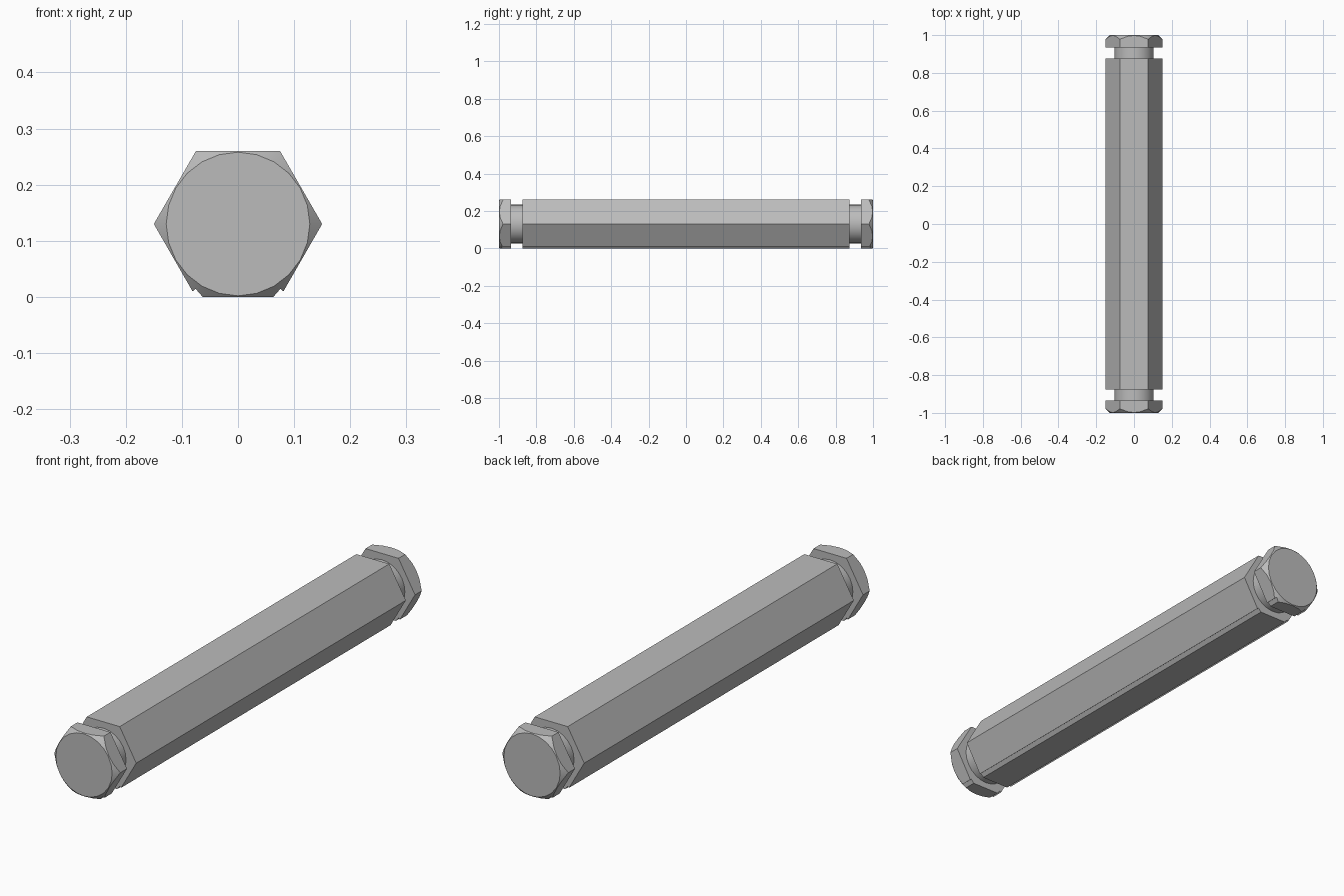
import bpy, bmesh
from math import cos, sin, pi

cube = bpy.data.objects.get("Cube")
if cube:
    bpy.data.objects.remove(cube, do_unlink=True)

steel = bpy.data.materials.new("steel grey")
steel.use_nodes = True
GREY = (0.5, 0.5, 0.5, 1)
steel.diffuse_color = GREY
steel.node_tree.nodes["Principled BSDF"].inputs["Base Color"].default_value = GREY

AXIS_Z = 0.13
HEX_R = 0.15
HEAD, GROOVE, TIP = 0.935, 0.875, 1.0

# Hexagon section, with a small V notch on each lower corner
right = [(HEX_R / 2, 0.26), (HEX_R, AXIS_Z), (0.081, 0.01), (0.0755, 0.0145), (0.063, 0)]
hexagon = right + [(-x, z) for x, z in reversed(right)]


def circle(radius, sides=24):
    return [(radius * cos(2 * pi * i / sides), AXIS_Z + radius * sin(2 * pi * i / sides))
            for i in range(sides)]


def loft(name, start, start_y, end, end_y):
    """Solid between two matching sections placed along y."""
    bm = bmesh.new()
    a = [bm.verts.new((x, start_y, z)) for x, z in start]
    b = [bm.verts.new((x, end_y, z)) for x, z in end]
    n = len(a)
    bm.faces.new(a)
    bm.faces.new(b)
    for i in range(n):
        j = (i + 1) % n
        bm.faces.new((a[i], a[j], b[j], b[i]))
    bmesh.ops.recalc_face_normals(bm, faces=bm.faces)
    mesh = bpy.data.meshes.new(name)
    bm.to_mesh(mesh)
    bm.free()
    mesh.materials.append(steel)
    obj = bpy.data.objects.new(name, mesh)
    bpy.context.collection.objects.link(obj)
    return obj


def smooth(obj):
    bpy.ops.object.select_all(action='DESELECT')
    obj.select_set(True)
    bpy.context.view_layer.objects.active = obj
    bpy.ops.object.shade_smooth_by_angle(angle=pi / 9)


# Long hexagonal bar
loft("hex_bar", hexagon, -GROOVE, hexagon, GROOVE)

for side, s in (("front", -1), ("back", 1)):
    # Round neck in the groove
    smooth(loft(side + "_neck", circle(0.104), s * (GROOVE - 0.01), circle(0.104), s * (HEAD + 0.01)))

    # Hexagonal head, its outer corners turned off by a cone
    head = loft(side + "_head", hexagon, s * HEAD, hexagon, s * TIP)
    cone = loft(side + "_chamfer_cutter", circle(0.223), s * (TIP - 0.095), circle(0.128), s * TIP)
    cut = head.modifiers.new("chamfer", 'BOOLEAN')
    cut.operation = 'INTERSECT'
    cut.solver = 'EXACT'
    cut.object = cone
    bpy.context.view_layer.objects.active = head
    bpy.ops.object.modifier_apply(modifier=cut.name)
    bpy.data.objects.remove(cone, do_unlink=True)
    smooth(head)
